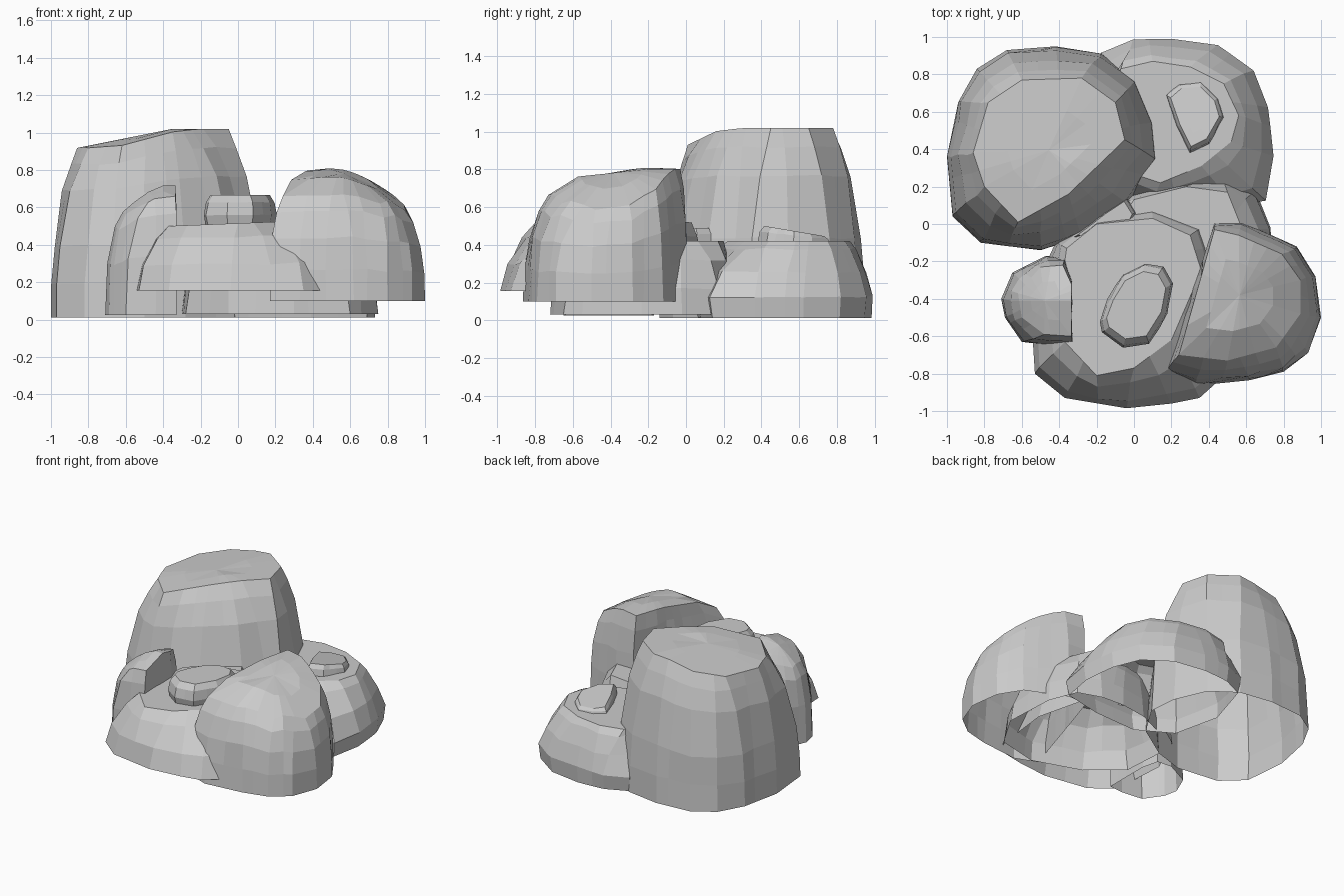
import bpy, bmesh, math, random
from mathutils import Vector

if "Cube" in bpy.data.objects:
    bpy.data.objects.remove(bpy.data.objects["Cube"])

random.seed(4)


def ring(outline, n):
    """Resample a star-shaped outline into n points, keeping its corners."""
    pts = [Vector(p) for p in outline]
    lo = Vector((min(p.x for p in pts), min(p.y for p in pts)))
    hi = Vector((max(p.x for p in pts), max(p.y for p in pts)))
    c = (lo + hi) / 2
    out = []
    for i in range(n):
        a = 2 * math.pi * i / n
        d = Vector((math.cos(a), math.sin(a)))
        best = 0
        for p, q in zip(pts, pts[1:] + pts[:1]):
            e = q - p
            den = d.x * e.y - d.y * e.x
            if abs(den) < 1e-9:
                continue
            w = p - c
            t = (w.x * e.y - w.y * e.x) / den
            u = (w.x * d.y - w.y * d.x) / den
            if t > 0 and -1e-6 <= u <= 1 + 1e-6:
                best = max(best, t)
        out.append(c + d * best)
    for p in pts:  # snap the closest sample to each corner
        a = math.atan2(p.y - c.y, p.x - c.x)
        out[round(a / (2 * math.pi) * n) % n] = p.copy()
    return out, c


def rock(name, base, cap, z0, top, profile, n=20, rough=0.006):
    """Open-bottomed faceted shell: base outline blended up to the cap outline.
    profile = (height fraction, blend from base to cap); top(x, y) = cap height."""
    (b, _), (k, kc) = ring(base, n), ring(cap, n)
    bm = bmesh.new()
    rings = []
    for f, s in profile:
        row = []
        for p, q in zip(b, k):
            v = p.lerp(q, s)
            j = random.uniform(-rough, rough) if 0 < f < 1 else 0
            row.append(bm.verts.new((v.x + j, v.y - j, z0 + f * (top(q.x, q.y) - z0) + j)))
        rings.append(row)
    row = []
    for q in k:
        v = kc.lerp(q, 0.55)
        row.append(bm.verts.new((v.x, v.y, top(v.x, v.y))))
    rings.append(row)
    for r0, r1 in zip(rings, rings[1:]):
        for i in range(n):
            m = (i + 1) % n
            bm.faces.new((r0[i], r0[m], r1[m], r1[i]))
    mid = bm.verts.new((kc.x, kc.y, top(kc.x, kc.y)))
    for i in range(n):
        bm.faces.new((row[i], row[(i + 1) % n], mid))
    me = bpy.data.meshes.new(name)
    bm.to_mesh(me)
    bm.free()
    ob = bpy.data.objects.new(name, me)
    bpy.context.collection.objects.link(ob)
    return ob


def shrink(outline, s):
    cx = sum(p[0] for p in outline) / len(outline)
    cy = sum(p[1] for p in outline) / len(outline)
    return [(cx + (x - cx) * s, cy + (y - cy) * s) for x, y in outline]


# Tall boulder, back left
rock("tall_boulder",
     [(-.82, -.1), (-.5, -.14), (-.28, -.07), (-.02, .1), (.13, .34), (.11, .55), (.01, .78),
      (-.17, .91), (-.42, .95), (-.68, .93), (-.84, .83), (-.94, .65), (-1, .36), (-.97, .04)],
     [(-.62, .01), (-.35, .16), (-.05, .45), (-.1, .65), (-.28, .78), (-.6, .77),
      (-.78, .65), (-.86, .38), (-.8, .2)],
     .012, lambda x, y: min(1.02, 1.0 + .2 * (x + .45)) - .12 * max(0, .3 - y),
     [(0, 0), (.2, .03), (.42, .12), (.75, .44), (.9, .74), (1, 1)], 22)

# Low boulder, back right
rock("back_boulder",
     [(-.17, .91), (0, .98), (.2, .995), (.45, .955), (.64, .82), (.72, .62), (.75, .36),
      (.71, .12), (.4, .06), (.05, .05), (-.2, .2), (-.28, .55)],
     [(-.07, .83), (.1, .87), (.3, .84), (.48, .75), (.56, .58), (.52, .44), (.36, .31),
      (.14, .22), (-.1, .3), (-.16, .55)],
     .012, lambda x, y: .42, [(0, .08), (.28, 0), (.6, .3), (.9, .75), (1, 1)])

# Middle boulder, mostly buried
rock("middle_boulder",
     [(-.3, -.1), (-.1, .13), (.1, .22), (.3, .25), (.48, .24), (.65, .18), (.73, -.02),
      (.75, -.4), (.6, -.65), (.3, -.72), (-.05, -.6), (-.28, -.4)],
     [(-.15, -.1), (0, .13), (.28, .2), (.5, .17), (.58, -.03), (.58, -.35), (.3, -.55), (0, -.45)],
     .03, lambda x, y: .42, [(0, 0), (.35, .08), (.75, .45), (1, 1)])

# Front boulder, with its lower edge raised off the ground
rock("front_boulder",
     [(-.53, -.8), (-.37, -.93), (-.04, -.985), (.2, -.96), (.35, -.93), (.45, -.84), (.5, -.4),
      (.4, 0), (.1, .1), (-.2, .05), (-.42, -.1), (-.555, -.4)],
     [(-.37, -.63), (-.2, -.81), (0, -.77), (.2, -.62), (.36, -.25), (.3, -.06), (.1, .03),
      (-.2, 0), (-.36, -.13), (-.4, -.4)],
     .155, lambda x, y: .515 + .04 * x, [(0, 0), (.4, .18), (.8, .62), (1, 1)])

# Right boulder with a cut left side
rock("right_boulder",
     [(.17, -.8), (.33, -.865), (.62, -.835), (.8, -.79), (.93, -.69), (1, -.5), (.97, -.28),
      (.87, -.12), (.58, .01), (.43, .01), (.36, -.2)],
     [(.24, -.7), (.5, -.73), (.76, -.66), (.89, -.48), (.89, -.3), (.79, -.16),
      (.56, -.06), (.43, -.03)],
     .1, lambda x, y: .81 - .95 * max(0, x - .5) ** 1.7 - .14 * max(0, -.25 - y)
     - .6 * max(0, -.6 - y) - .1 * max(0, .5 - x),
     [(0, 0), (.3, .05), (.6, .2), (.85, .58), (1, 1)], 24)

# Small boulder, left, with a flat right side
rock("left_boulder",
     [(-.33, -.64), (-.44, -.65), (-.6, -.63), (-.69, -.5), (-.71, -.4), (-.65, -.26),
      (-.47, -.17), (-.36, -.18), (-.33, -.3)],
     [(-.335, -.6), (-.48, -.59), (-.6, -.5), (-.62, -.37), (-.5, -.23), (-.38, -.22), (-.335, -.32)],
     .025, lambda x, y: .72 - 1.2 * max(0, -.4 - x) ** 1.4 - .3 * abs(y + .4),
     [(0, 0), (.5, .1), (.85, .5), (1, 1)], 18, .004)

# Pebbles: outline, bottom height, top surface, cap size
top_stone = [(-.17, -.58), (-.06, -.66), (.08, -.64), (.18, -.48), (.21, -.32), (.16, -.23),
             (.06, -.21), (-.06, -.27), (-.14, -.4), (-.185, -.52)]
back_stone = [(.17, .69), (.24, .75), (.36, .76), (.45, .67), (.48, .57), (.4, .43), (.3, .38), (.23, .52)]
gap_stone = [(-.33, -.07), (-.2, -.1), (-.03, -.02), (.01, .06), (-.04, .14), (-.16, .06)]
for name, line, z0, top, s in [
        ("front_pebble", top_stone, .5, lambda x, y: .667, .8),
        ("back_pebble", back_stone, .38, lambda x, y: .5 - .17 * max(0, y - .42), .84),
        ("gap_pebble", gap_stone, .36, lambda x, y: .49, .85)]:
    rock(name, line, shrink(line, s), z0, top, [(0, .3), (.35, 0), (.75, .3), (1, 1)], 16, .003)
